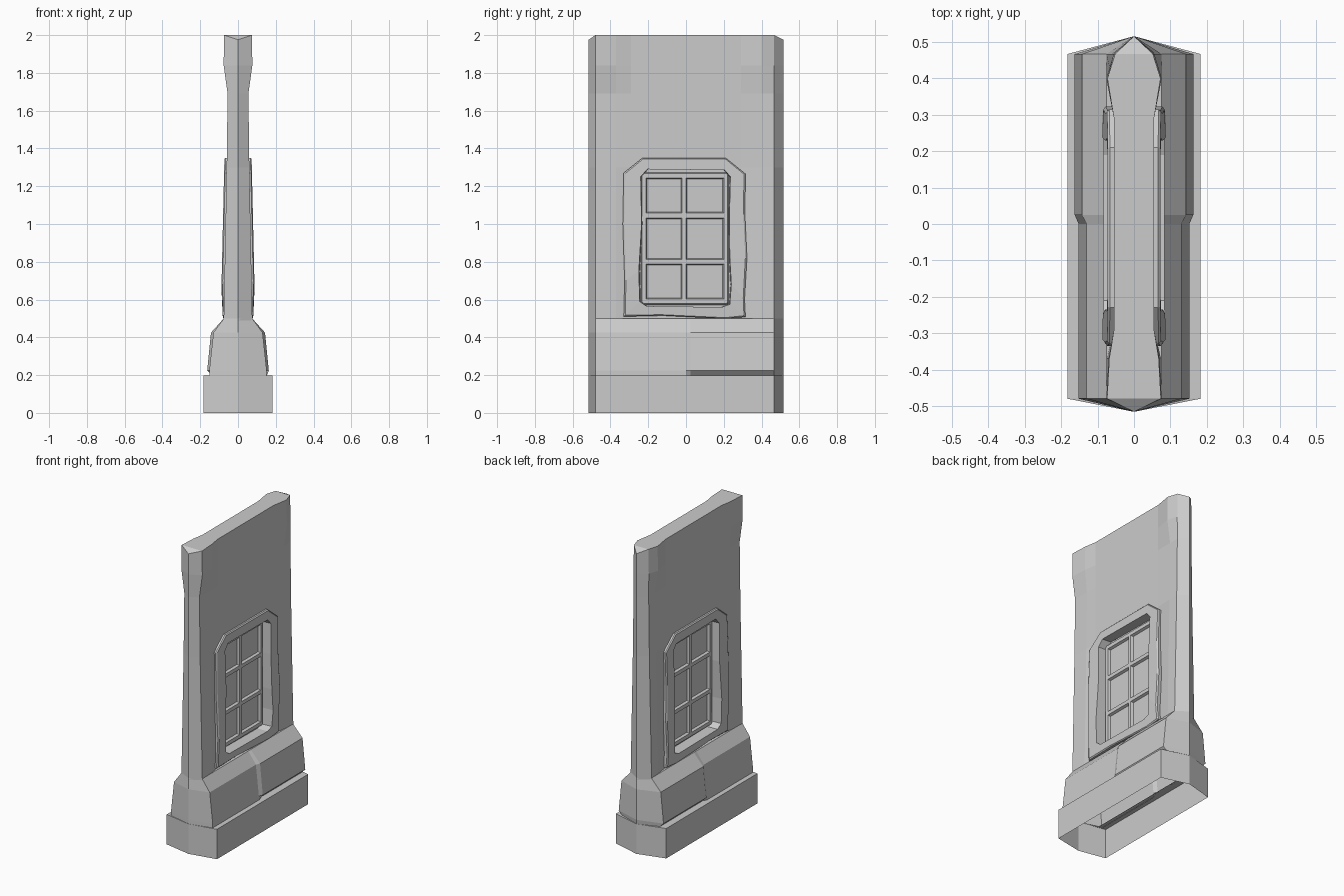
import bpy, bmesh

if "Cube" in bpy.data.objects:
    bpy.data.objects.remove(bpy.data.objects["Cube"])

TIP = 0.516  # how far the pointed ends reach along y


def finish(name, bm):
    bmesh.ops.remove_doubles(bm, verts=bm.verts, dist=1e-5)
    bmesh.ops.recalc_face_normals(bm, faces=bm.faces)
    me = bpy.data.meshes.new(name)
    bm.to_mesh(me)
    bm.free()
    ob = bpy.data.objects.new(name, me)
    bpy.context.collection.objects.link(ob)
    return ob


def bridge(bm, a, b):
    for i in range(len(a)):
        j = (i + 1) % len(a)
        bm.faces.new((a[i], a[j], b[j], b[i]))


def pointed_loft(name, ys, levels, top=False, bottom=False, tip_drop=0.0):
    """Loft left/right symmetric rings with pointed ends; levels = (z, half widths)."""
    bm = bmesh.new()
    n = len(ys)
    rings = []
    for i, (z, hs) in enumerate(levels):
        tz = z - tip_drop if i == len(levels) - 1 else z
        pts = [(0, -TIP, tz)] + [(h, y, z) for h, y in zip(hs, ys)]
        pts += [(0, TIP, tz)] + [(-h, y, z) for h, y in reversed(list(zip(hs, ys)))]
        rings.append([bm.verts.new(p) for p in pts])
    for a, b in zip(rings, rings[1:]):
        bridge(bm, a, b)
    m = 2 * n + 2
    for t in [rings[-1]] * top + [rings[0]] * bottom:
        bm.faces.new((t[0], t[1], t[-1]))
        bm.faces.new((t[n], t[n + 1], t[n + 2]))
        for i in range(1, n):
            bm.faces.new((t[i], t[i + 1], t[m - i - 1], t[m - i]))
    return finish(name, bm)


def mirror_x(ob):
    mod = ob.modifiers.new("mirror", 'MIRROR')
    mod.use_axis = (True, False, False)


# Plinth: hollow underneath, with a ledge on top
pointed_loft("plinth", [-0.48, 0.467],
             [(0.0, [0.183] * 2), (0.197, [0.183] * 2), (0.198, [0.13] * 2)])

# Flared stone course, rear half stands slightly proud of the front half
pointed_loft("stone_course", [-0.48, 0.0, 0.025, 0.467],
             [(0.195, [0.152, 0.152, 0.135, 0.135]),
              (0.224, [0.152, 0.152, 0.163, 0.163]),
              (0.425, [0.13, 0.13, 0.143, 0.143]),
              (0.50, [0.075] * 4)], top=True)

# Wall slab with thicker end posts
wall_y = [-0.48, -0.37, -0.29, 0.29, 0.40, 0.467]
wall = pointed_loft("wall", wall_y,
                    [(0.49, [0.076, 0.074, 0.056, 0.056, 0.074, 0.076]),
                     (1.30, [0.060, 0.060, 0.055, 0.055, 0.060, 0.060]),
                     (1.69, [0.055] * 6),
                     (1.84, [0.076, 0.070, 0.055, 0.055, 0.076, 0.056]),
                     (2.00, [0.074, 0.068, 0.055, 0.055, 0.073, 0.052])],
                    top=True, bottom=True, tip_drop=0.025)

# Window surround: hand-hewn outline with matching inner opening
outer = [(-0.33, 0.51), (-0.325, 0.70), (-0.335, 1.0), (-0.33, 1.27),
         (-0.23, 1.35), (0.21, 1.35), (0.315, 1.265), (0.312, 1.05),
         (0.323, 0.82), (0.31, 0.60), (0.315, 0.508), (0.21, 0.498), (-0.12, 0.515)]
inner = [(-0.245, 0.59), (-0.25, 0.75), (-0.235, 1.0), (-0.24, 1.25),
         (-0.205, 1.29), (0.205, 1.285), (0.235, 1.25), (0.23, 1.05),
         (0.232, 0.82), (0.24, 0.68), (0.232, 0.575), (0.19, 0.56), (-0.21, 0.565)]
GLASS_X = 0.01


def blend(t):
    return [(o[0] * t + i[0] * (1 - t), o[1] * t + i[1] * (1 - t))
            for o, i in zip(outer, inner)]


def front_x(z):
    if z < 0.65:
        return 0.08 + 0.008 * (z - 0.5) / 0.15
    return 0.088 - 0.016 * (z - 0.65) / 0.7


bm = bmesh.new()
loops = []
for outline, back in ((outer, None), (outer, 0.006), (blend(0.9), 0.0), (inner, 0.0)):
    loops.append([bm.verts.new((0.05 if back is None else front_x(z) - back, y, z))
                  for y, z in outline])
# The reveal runs back to the glass
loops.append([bm.verts.new((GLASS_X, y * 0.98, z)) for y, z in inner])
for a, b in zip(loops, loops[1:]):
    bridge(bm, a, b)
mirror_x(finish("window_surround", bm))

# Opening cut through the wall behind the surround
bm = bmesh.new()
ends = [[bm.verts.new((x, y, z)) for y, z in blend(0.1)] for x in (-0.2, 0.2)]
bridge(bm, *ends)
for e in ends:
    bm.faces.new(e)
cutter = finish("opening_cutter", bm)
cutter.hide_render = True
cutter.hide_viewport = True
cut = wall.modifiers.new("opening", 'BOOLEAN')
cut.operation = 'DIFFERENCE'
cut.solver = 'EXACT'
cut.object = cutter

# Recessed panes
bm = bmesh.new()
bm.faces.new([bm.verts.new((GLASS_X, y, z)) for y, z in inner])
panes = finish("window_panes", bm)
mirror_x(panes)

# Glazing bars with sloped sides: two columns by three rows of panes
bm = bmesh.new()


def bar(y, z, half_y, half_z):
    s = 0.006
    rows = []
    for x, g in ((GLASS_X, 0), (0.026, s)):
        rows.append([bm.verts.new((x, y + a * (half_y - g), z + b * (half_z - g)))
                     for a, b in ((-1, -1), (1, -1), (1, 1), (-1, 1))])
    bridge(bm, *rows)
    bm.faces.new(rows[1])


for y in (-0.222, -0.01, 0.21):
    bar(y, 0.9225, 0.016, 0.345)
for z in (0.59, 0.80, 1.045, 1.255):
    bar(-0.006, z, 0.228, 0.018)
mirror_x(finish("glazing_bars", bm))
